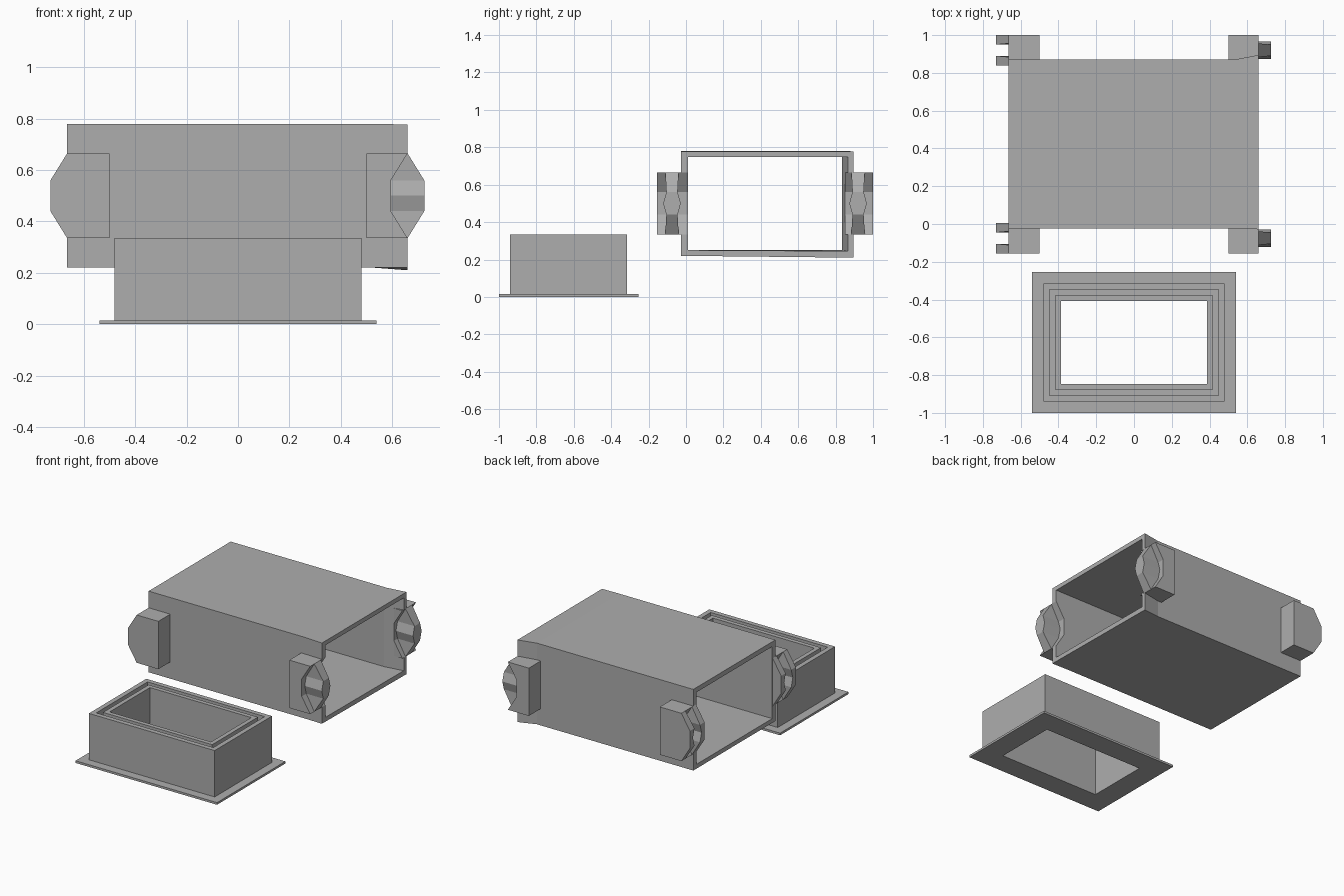
import bpy, bmesh

cube = bpy.data.objects.get("Cube")
if cube:
    bpy.data.objects.remove(cube)

grey = bpy.data.materials.new("plain_grey")
grey.use_nodes = True
COLOUR = (0.42, 0.42, 0.42, 1)
grey.diffuse_color = COLOUR
grey.node_tree.nodes["Principled BSDF"].inputs["Base Color"].default_value = COLOUR


def make(name, verts, faces):
    mesh = bpy.data.meshes.new(name)
    mesh.from_pydata(verts, [], faces)
    bm = bmesh.new()
    bm.from_mesh(mesh)
    bmesh.ops.recalc_face_normals(bm, faces=bm.faces)
    bm.to_mesh(mesh)
    bm.free()
    mesh.materials.append(grey)
    obj = bpy.data.objects.new(name, mesh)
    bpy.context.collection.objects.link(obj)
    return obj


def bridge(rings, closed):
    """Quads between successive rings of four points; ends capped unless closed."""
    verts = [p for ring in rings for p in ring]
    n = len(rings)
    faces = []
    for r in range(n if closed else n - 1):
        a, b = 4 * r, 4 * ((r + 1) % n)
        for i in range(4):
            j = (i + 1) % 4
            faces.append((a + i, a + j, b + j, b + i))
    if not closed:
        faces += [(0, 1, 2, 3), tuple(range(4 * n - 4, 4 * n))]
    return verts, faces


# Square sleeve, open at both ends, slightly flared at one end
def section(x, y0, y1, z0, z1, drop=0):
    return [(x, y0, z0), (x, y1, z0 - drop), (x, y1, z1), (x, y0, z1)]


sleeve = make("sleeve", *bridge([
    section(-0.665, -0.025, 0.87, 0.22, 0.78),
    section(0.53, -0.025, 0.87, 0.22, 0.78),
    section(0.66, -0.028, 0.895, 0.22, 0.777, 0.01),
    section(0.66, 0.01, 0.865, 0.25, 0.747, 0.005),
    section(0.53, 0.01, 0.835, 0.25, 0.747),
    section(-0.665, 0.01, 0.835, 0.25, 0.747)], True))

# Clip layers: stacked rows in height, each row a rectangle in x and y
HEIGHTS = (0.335, 0.44, 0.5, 0.56, 0.665)
BULGE = (0.036, 0.03, 0.047, 0.03, 0.036)
MID = -0.075


def layer(name, x_root, x_end, x_tip, y_lo, y_hi, back):
    rings = []
    for i, z in enumerate(HEIGHTS):
        x = x_end if i in (0, 4) else x_tip
        ys = [f(BULGE[i]) for f in (y_lo, y_hi)]
        if back:
            ys = [0.845 - y for y in ys]
        rings.append([(x_root, ys[0], z), (x, ys[0], z), (x, ys[1], z), (x_root, ys[1], z)])
    return make(name, *bridge(rings, False))


def flat(y):
    return lambda bulge: y


def below(bulge):
    return MID - bulge


def above(bulge):
    return MID + bulge


for side, back in (("front", False), ("back", True)):
    # Notch in the sleeve wall that receives the inner prong
    cutter = layer("notch_cutter", 0.76, 0.66, 0.595, flat(-0.06), flat(0.02), back)
    cutter.hide_render = True
    mod = sleeve.modifiers.new("notch", "BOOLEAN")
    mod.operation = "DIFFERENCE"
    mod.solver = "EXACT"
    mod.object = cutter
    bpy.context.view_layer.objects.active = sleeve
    bpy.ops.object.modifier_apply(modifier=mod.name)
    bpy.data.objects.remove(cutter)

    # Tongue clip on the left end
    layer(side + "_left_tongue", 0.5, 0.66, 0.725, below, above, back)
    layer(side + "_left_outer_cheek", 0.5, 0.66, 0.595, flat(-0.155), flat(-0.105), back)
    layer(side + "_left_inner_cheek", 0.5, 0.66, 0.595, flat(-0.045), flat(-0.005), back)

    # Forked clip on the right end
    layer(side + "_right_socket", -0.5, -0.665, -0.6, flat(-0.122), flat(-0.028), back)
    layer(side + "_right_outer_prong", -0.5, -0.665, -0.73, flat(-0.155), below, back)
    layer(side + "_right_inner_prong", -0.5, -0.665, -0.73, above, flat(0.005), back)


# Flanged collar: nested rectangular rings with a groove in the rim
def rect(inset, z):
    x, y0, y1 = 0.54 - inset, -1 + inset, -0.255 - inset
    return [(-x, y0, z), (x, y0, z), (x, y1, z), (-x, y1, z)]


RIM, GROOVE = 0.335, 0.235
make("flanged_collar", *bridge([
    rect(0, 0), rect(0, 0.015), rect(0.06, 0.015), rect(0.06, RIM),
    rect(0.093, RIM), rect(0.093, GROOVE), rect(0.123, GROOVE), rect(0.123, RIM),
    rect(0.153, RIM), rect(0.153, 0)], True))
